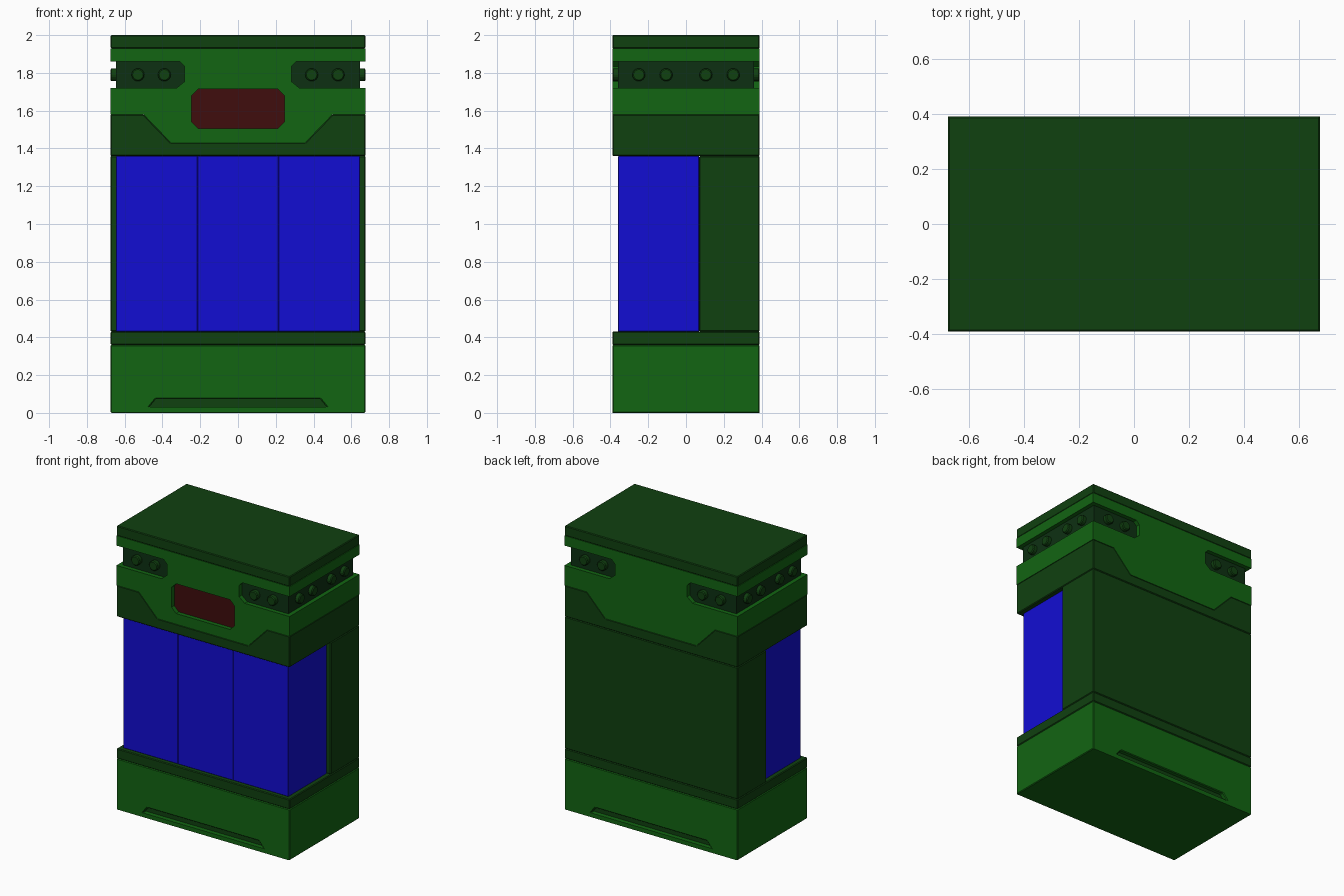
import bpy, bmesh
from mathutils import Matrix
from math import pi

if "Cube" in bpy.data.objects:
    bpy.data.objects.remove(bpy.data.objects["Cube"])

def material(name, color):
    m = bpy.data.materials.new(name)
    m.diffuse_color = (*color, 1)
    m.use_nodes = True
    m.node_tree.nodes["Principled BSDF"].inputs["Base Color"].default_value = m.diffuse_color
    return m

GREEN = material("green", (0.006, 0.13, 0.006))
DARK = material("dark_green", (0.005, 0.052, 0.005))
DEEP = material("deep_green", (0.004, 0.03, 0.006))
BLUE = material("blue", (0.006, 0.004, 0.65))
RED = material("dark_red", (0.05, 0.004, 0.004))

W, D = 0.675, 0.39   # half width, half depth
IN = 0.03            # inset depth of recesses

def add_object(name, bm, mat=None, bevel=0.0):
    bmesh.ops.recalc_face_normals(bm, faces=bm.faces[:])
    mesh = bpy.data.meshes.new(name)
    bm.to_mesh(mesh)
    bm.free()
    ob = bpy.data.objects.new(name, mesh)
    bpy.context.collection.objects.link(ob)
    if mat:
        mesh.materials.append(mat)
    if bevel:
        add_bevel(ob, bevel)
    return ob

def add_bevel(ob, width):
    b = ob.modifiers.new("edge", 'BEVEL')
    b.width, b.segments, b.limit_method = width, 1, 'ANGLE'

def prism(name, pts, y0, y1, mat=None, bevel=0.0):
    """Extrude an x-z outline from y0 to y1."""
    bm = bmesh.new()
    face = bm.faces.new([bm.verts.new((x, y0, z)) for x, z in pts])
    ext = bmesh.ops.extrude_face_region(bm, geom=[face])
    verts = [v for v in ext["geom"] if isinstance(v, bmesh.types.BMVert)]
    bmesh.ops.translate(bm, vec=(0, y1 - y0, 0), verts=verts)
    return add_object(name, bm, mat, bevel)

def box(name, x0, x1, y0, y1, z0, z1, mat=None, bevel=0.005):
    return prism(name, [(x0, z0), (x1, z0), (x1, z1), (x0, z1)], y0, y1, mat, bevel)

def cut(ob, cutter):
    cutter.hide_render = True
    cutter.hide_set(True)
    m = ob.modifiers.new("cut", 'BOOLEAN')
    m.operation, m.solver, m.object = 'DIFFERENCE', 'EXACT', cutter

def mirrored(half):
    """Complete a right-half outline by mirroring it to the left."""
    return half + [(-x, z) for x, z in reversed(half)]

# base with a kick slot front and back
base = box("base", -W, W, -D, D, 0, 0.36, GREEN, 0)
slot = mirrored([(0.47, 0.032), (0.435, 0.075)])
for s, side in ((-1, "front"), (1, "back")):
    cut(base, prism(f"slot_cutter_{side}", slot, s * (D - IN - 0.01), s * 0.5))
    box(f"slot_floor_{side}", -0.475, 0.475, s * (D - IN - 0.02), s * (D - IN),
        0.025, 0.08, DARK, 0)
add_bevel(base, 0.005)
box("base_trim", -W, W, -D, D, 0.36, 0.43, DARK)

# middle: solid back housing and three front panels
box("back_housing", -W, W, 0.07, D, 0.43, 1.36, DARK)
pw = 0.43
for i in range(3):
    x = (i - 1.5) * pw
    box(f"blue_panel_{i + 1}", x, x + pw, -0.36, 0.07, 0.43, 1.36, BLUE, 0.003)

# collar and head meet along a stepped outline
step = [(0.355, 1.43), (0.5, 1.58), (W, 1.58)]
prism("collar", mirrored(step[:] + [(W, 1.36)]), -D, D, DARK, 0.005)
head = prism("head", mirrored(step + [(W, 1.93)]), -D, D, GREEN)
box("cap", -W, W, -D, D, 1.93, 2.0, DARK)

# wrap-around lamp recesses at the four corners of the head
for s, side in ((-1, "left"), (1, "right")):
    cut(head, box(f"side_cutter_{side}", s * (W - IN - 0.01), s * 0.8, -0.5, 0.5,
                  1.72, 1.86, None, 0))
    notch = [(0.8, 1.72), (0.325, 1.72), (0.282, 1.755),
             (0.282, 1.835), (0.307, 1.86), (0.8, 1.86)]
    for t, face in ((-1, "front"), (1, "back")):
        cut(head, prism(f"notch_cutter_{face}_{side}", [(s * x, z) for x, z in notch],
                        t * (D - IN - 0.01), t * 0.5))
box("lamp_band", -W + IN, W - IN, -D + IN, D - IN, 1.715, 1.865, DEEP, 0)

# display window in the front of the head
def octagon(hx, z0, z1, c):
    return mirrored([(hx - c, z0), (hx, z0 + c), (hx, z1 - c), (hx - c, z1)])

cut(head, prism("display_cutter", octagon(0.245, 1.505, 1.715, 0.035), -0.5, -D + IN + 0.01))
prism("display", octagon(0.249, 1.501, 1.714, 0.035), -D + IN, -D + IN + 0.02, RED)
add_bevel(head, 0.006)

# round lamps
def lamp(name, pos, axis):
    bm = bmesh.new()
    rot = Matrix.Rotation(pi / 2, 4, axis)
    bmesh.ops.create_cone(bm, cap_ends=True, segments=16, radius1=0.034, radius2=0.034,
                          depth=0.06, matrix=Matrix.Translation(pos) @ rot)
    add_object(name, bm, DARK, 0.006)

for s in (-1, 1):
    for t in (-1, 1):
        for k, (x, y) in enumerate(((0.39, 0.105), (0.53, 0.25))):
            lamp(f"lamp_end_{k}", (s * x, t * (D - IN), 1.79), 'X')
            lamp(f"lamp_side_{k}", (s * (W - IN), t * y, 1.79), 'Y')
